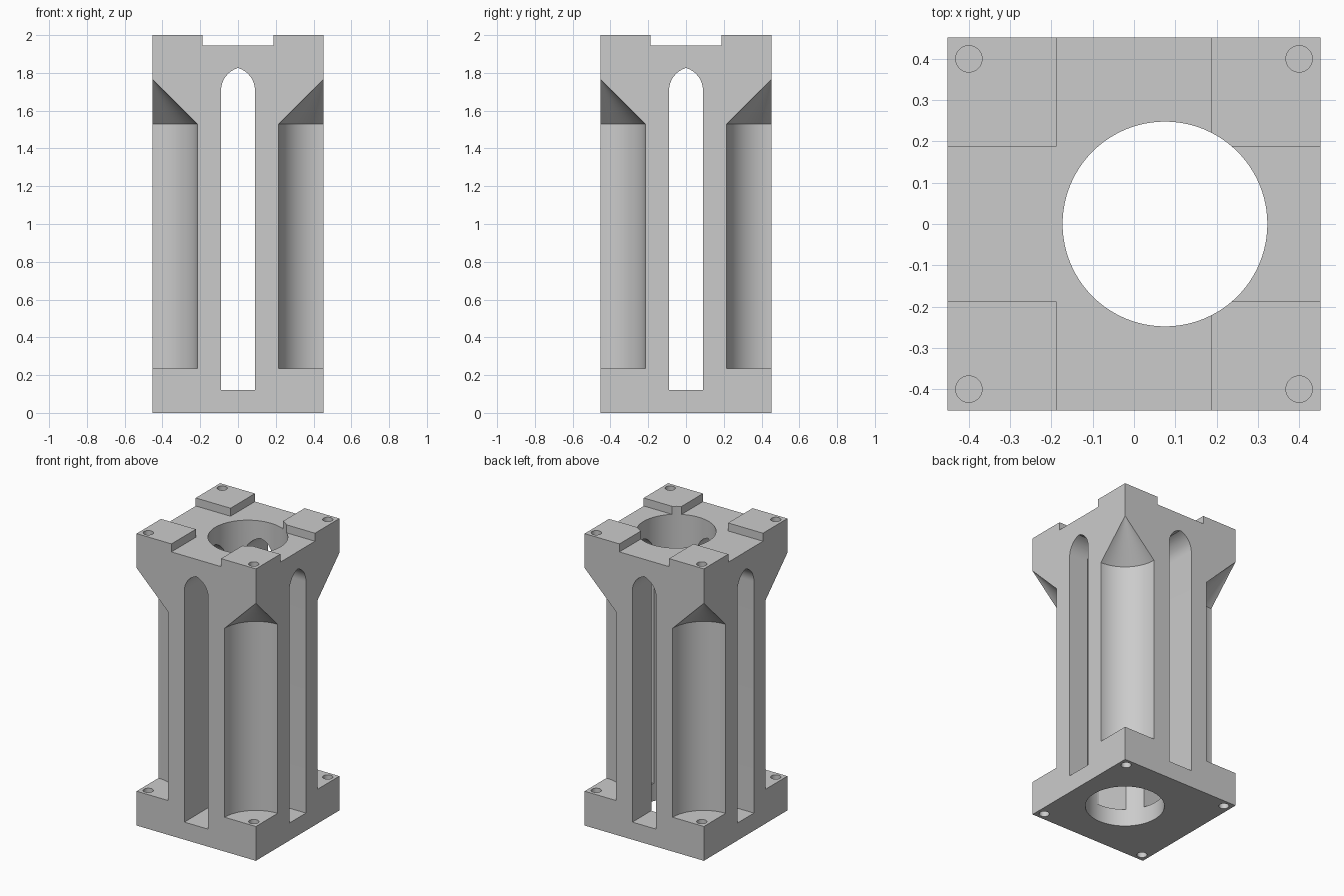
import bpy, bmesh, math
from mathutils import Matrix, Vector

if "Cube" in bpy.data.objects:
    bpy.data.objects.remove(bpy.data.objects["Cube"], do_unlink=True)

HALF = 0.452        # half width of the tower
HEIGHT = 2.0
BORE_X, BORE_R = 0.075, 0.248
CORNERS = [(sx, sy) for sx in (-1, 1) for sy in (-1, 1)]

grey = bpy.data.materials.new("plain grey")
grey.use_nodes = True
grey.diffuse_color = (0.6, 0.6, 0.6, 1)
grey.node_tree.nodes["Principled BSDF"].inputs["Base Color"].default_value = (0.6, 0.6, 0.6, 1)


def make_object(name, bm):
    bmesh.ops.recalc_face_normals(bm, faces=bm.faces)
    mesh = bpy.data.meshes.new(name)
    bm.to_mesh(mesh)
    bm.free()
    mesh.materials.append(grey)
    obj = bpy.data.objects.new(name, mesh)
    bpy.context.collection.objects.link(obj)
    return obj


def box(name, size, centre):
    bm = bmesh.new()
    bmesh.ops.create_cube(bm, size=1)
    bmesh.ops.scale(bm, vec=size, verts=bm.verts)
    bmesh.ops.translate(bm, vec=centre, verts=bm.verts)
    return make_object(name, bm)


def lathe(name, x, y, profile, sides):
    """Closed solid of revolution from (radius, height) points; radius 0 is a tip."""
    bm = bmesh.new()
    rings = []
    for r, z in profile:
        count = sides if r > 0 else 1
        rings.append([bm.verts.new((x + r * math.cos(math.tau * i / sides),
                                    y + r * math.sin(math.tau * i / sides), z))
                      for i in range(count)])
    for low, high in zip(rings, rings[1:]):
        for i in range(sides):
            j = (i + 1) % sides
            if len(high) == 1:
                bm.faces.new((low[i], low[j], high[0]))
            else:
                bm.faces.new((low[i], low[j], high[j], high[i]))
    for ring in (rings[0], rings[-1]):
        if len(ring) > 1:
            bm.faces.new(ring)
    return make_object(name, bm)


def pointed_slot(name, angle):
    """Long window with a pointed arch, extruded right through the tower."""
    half, floor, spring, offset, steps = 0.09, 0.12, 1.706, 0.035, 12
    radius = half + offset
    tip = math.acos(offset / radius)
    right = [(radius * math.cos(tip * i / steps) - offset,
              spring + radius * math.sin(tip * i / steps)) for i in range(steps + 1)]
    left = [(-x, z) for x, z in reversed(right[:-1])]
    outline = [(half, floor)] + right + left + [(-half, floor)]
    bm = bmesh.new()
    face = bm.faces.new([bm.verts.new((x, -1, z)) for x, z in outline])
    extruded = bmesh.ops.extrude_face_region(bm, geom=[face])["geom"]
    moved = [v for v in extruded if isinstance(v, bmesh.types.BMVert)]
    bmesh.ops.translate(bm, vec=Vector((0, 2, 0)), verts=moved)
    bmesh.ops.rotate(bm, matrix=Matrix.Rotation(angle, 3, "Z"), verts=bm.verts)
    return make_object(name, bm)


# Tower block
tower = box("tower_body", (HALF * 2, HALF * 2, HEIGHT), (0, 0, HEIGHT / 2))

# Crossing channels across the top, leaving four corner pads
cutters = [box("channel_x", (2, 0.376, 0.2), (0, 0, 2.045)),
           box("channel_y", (0.376, 2, 0.2), (0, 0, 2.045))]

# Pointed windows through both directions
cutters += [pointed_slot("window_front", 0), pointed_slot("window_side", math.pi / 2)]

# Offset vertical bore
cutters.append(lathe("bore", BORE_X, 0, [(BORE_R, -0.1), (BORE_R, 2.1)], 96))

# Corner hollows with cone tops, and bolt holes in pads and base
for sx, sy in CORNERS:
    edge = HALF + 0.0005
    cutters.append(lathe("corner_hollow", sx * edge, sy * edge,
                         [(0.237, 0.235), (0.237, 1.53), (0, 1.765)], 96))
    cutters.append(lathe("pad_hole", sx * 0.4, sy * 0.4, [(0.032, 1.85), (0.032, 2.1)], 32))
    cutters.append(lathe("base_hole", sx * 0.4, sy * 0.4, [(0.032, -0.1), (0.032, 0.4)], 32))

# Carve the tower and discard the cutters
bpy.ops.object.select_all(action="DESELECT")
bpy.context.view_layer.objects.active = tower
tower.select_set(True)
for cutter in cutters:
    cutter.hide_render = True
    cut = tower.modifiers.new(cutter.name, "BOOLEAN")
    cut.operation, cut.solver, cut.object = "DIFFERENCE", "EXACT", cutter
    bpy.ops.object.modifier_apply(modifier=cut.name)
    bpy.data.objects.remove(cutter, do_unlink=True)

bpy.ops.object.shade_smooth_by_angle(angle=math.radians(25))
